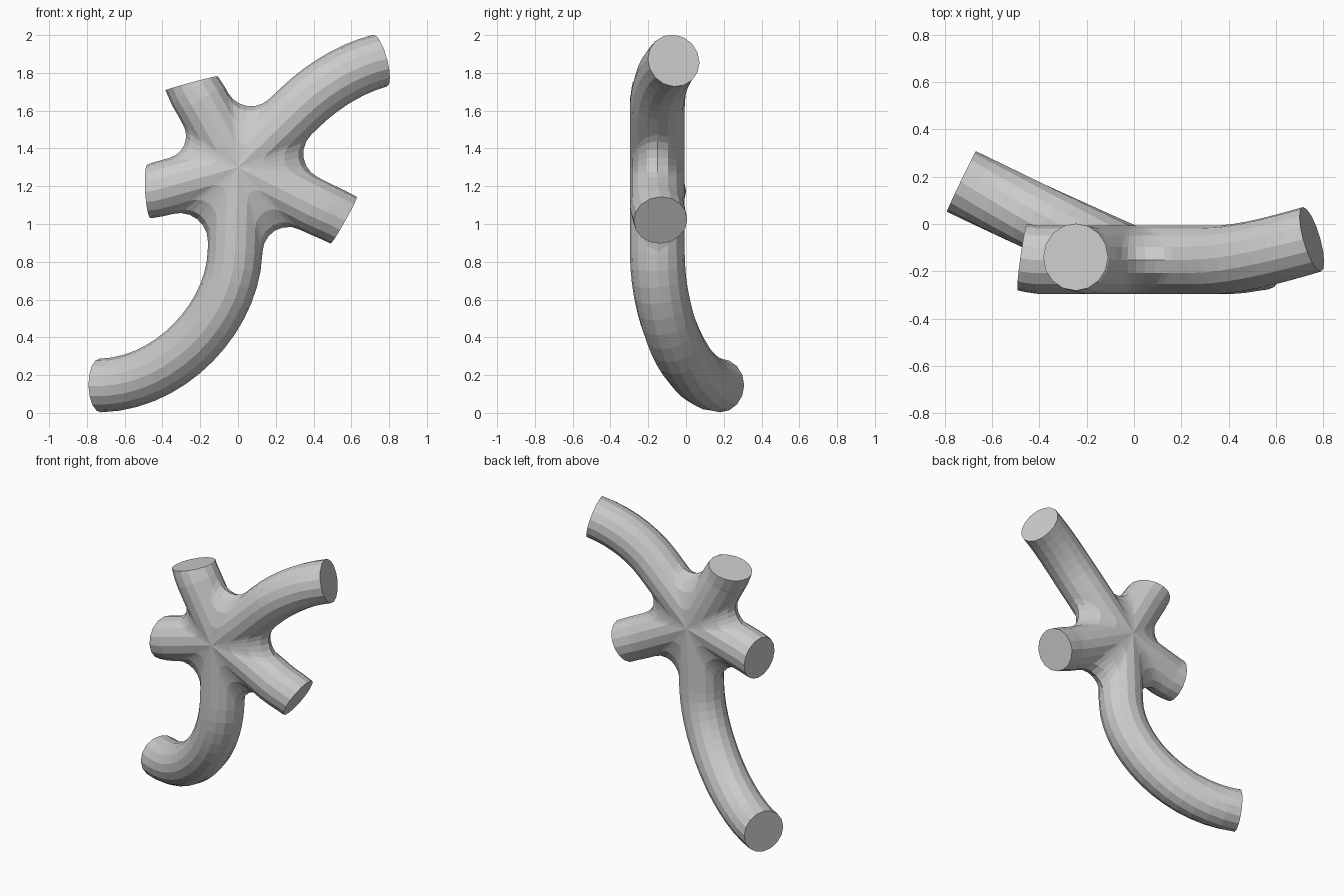
import bpy, bmesh
from math import sin, cos, tan, pi, radians
from mathutils import Vector

if "Cube" in bpy.data.objects:
    bpy.data.objects.remove(bpy.data.objects["Cube"])

HUB = Vector((0, -0.152, 1.3))
R0, R1 = 0.145, 0.142      # tube radius at hub and at the arm ends
HALF = 8                   # sides per half tube
Y = Vector((0, 1, 0))

def polar(deg):
    return Vector((cos(radians(deg)), 0, sin(radians(deg))))

# arms: angle, straight length, end centre, end direction, handle lengths,
#       segments, fillet radius to the next arm (counter-clockwise)
ARMS = [
    (44, 0.45, (0.752, -0.065, 1.865), (0.93, 0.27, 0.25), 0.17, 0.17, 7, 0.14),
    (119, 0.41, (-0.247, -0.14, 1.745), (-0.26, 0.03, 0.96), 0.03, 0.03, 2, 0.12),
    (195.5, 0.41, (-0.472, -0.14, 1.172), (-0.99, 0.14, -0.06), 0.02, 0.02, 2, 0.15),
    (268, 0.45, (-0.73, 0.18, 0.145), (-0.89, 0.43, -0.02), 0.34, 0.42, 14, 0.137),
    (333, 0.45, (0.56, -0.135, 1.02), (0.87, 0.06, -0.49), 0.06, 0.06, 3, 0.14),
]

bm = bmesh.new()

def skin(rows, closed=False):
    """Bridge equal-length rows of points with quads."""
    vs = [[bm.verts.new(p) for p in row] for row in rows]
    for a, b in zip(vs, vs[1:]):
        n = len(a)
        for i in range(n if closed else n - 1):
            j = (i + 1) % n
            bm.faces.new((a[i], a[j], b[j], b[i]))
    return vs

# curved arms with flat end caps
for ang, s0, end, edir, h0, h1, segs, _ in ARMS:
    d = polar(ang)
    p0 = HUB + d * s0
    p3 = Vector(end)
    p1, p2 = p0 + d * h0, p3 - Vector(edir).normalized() * h1
    rings = []
    for k in range(segs + 1):
        t = k / segs
        u = 1 - t
        p = p0*u**3 + p1*3*u*u*t + p2*3*u*t*t + p3*t**3
        tang = ((p1-p0)*u*u + (p2-p1)*2*u*t + (p3-p2)*t*t).normalized()
        side = Y.cross(tang).normalized()
        n = tang.cross(side)
        r = R0 + (R1 - R0) * t
        rings.append([p + r * (side * cos(pi*i/HALF) + n * sin(pi*i/HALF))
                      for i in range(2 * HALF)])
    bm.faces.new(skin(rings, True)[-1])

# filleted webs joining each neighbouring pair of arms at the hub
LIN, ARC = 4, 6
for i, arm in enumerate(ARMS):
    nxt = ARMS[(i + 1) % len(ARMS)]
    a, b = arm[0], nxt[0] + (360 if nxt[0] < arm[0] else 0)
    half, fil = radians(b - a) / 2, arm[7]
    da, db, mid = polar(a), polar(b), polar((a + b) / 2)
    na, nb = polar(a + 90), polar(b - 90)
    rows = []
    for k in range(HALF + 1):
        th = -pi / 2 + pi * k / HALF
        c = max(cos(th), 0)
        base = HUB + Y * (R0 * sin(th))
        start = (R0 + fil) * c / tan(half)
        centre = base + mid * ((R0 + fil) * c / sin(half))
        row = [base + na * R0*c + da * (arm[1] + (start - arm[1]) * j / LIN)
               for j in range(LIN)]
        for j in range(ARC + 1):
            phi = a - 90 + (b - a - 180) * j / ARC
            row.append(centre + polar(phi) * (fil * c))
        row += [base + nb * R0*c + db * (start + (nxt[1] - start) * j / LIN)
                for j in range(1, LIN + 1)]
        rows.append(row)
    skin(rows)

bmesh.ops.remove_doubles(bm, verts=bm.verts, dist=0.0005)
bmesh.ops.dissolve_degenerate(bm, edges=bm.edges, dist=0.0001)
bmesh.ops.recalc_face_normals(bm, faces=bm.faces)
mesh = bpy.data.meshes.new("branching_tube")
bm.to_mesh(mesh)
bm.free()
obj = bpy.data.objects.new("branching_tube", mesh)
bpy.context.collection.objects.link(obj)
